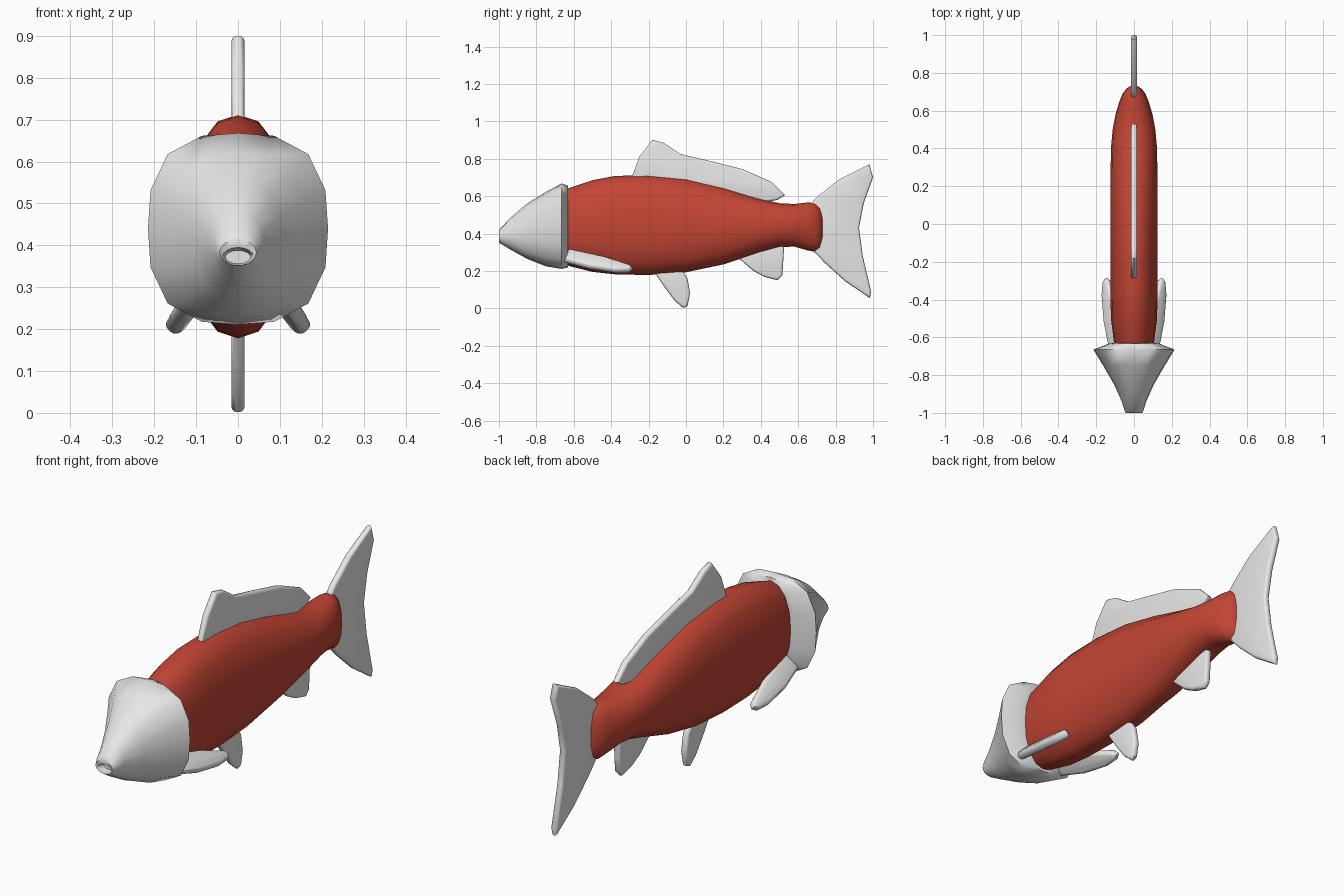
import bpy, bmesh
from math import sin, cos, pi
from mathutils import Vector, Matrix

cube = bpy.data.objects.get("Cube")
if cube:
    bpy.data.objects.remove(cube)


def material(name, color):
    mat = bpy.data.materials.new(name)
    mat.use_nodes = True
    mat.diffuse_color = (*color, 1)
    bsdf = next(n for n in mat.node_tree.nodes if n.type == 'BSDF_PRINCIPLED')
    bsdf.inputs["Base Color"].default_value = (*color, 1)
    return mat


RED = material("red", (0.55, 0.06, 0.035))
GREY = material("light grey", (0.8, 0.8, 0.8))


def finish(name, mesh, mat, angle):
    mesh.materials.clear()
    mesh.materials.append(mat)
    obj = bpy.data.objects.new(name, mesh)
    bpy.context.collection.objects.link(obj)
    bpy.ops.object.select_all(action='DESELECT')
    obj.select_set(True)
    bpy.context.view_layer.objects.active = obj
    bpy.ops.object.shade_smooth_by_angle(angle=angle)
    return obj


def loft(name, rings, mat, sides=16, angle=0.9):
    """Skin superellipse rings given as (y, top, bottom, half width, power)."""
    bm = bmesh.new()
    loops = []
    for y, top, bottom, width, power in rings:
        loop = []
        for i in range(sides):
            c, s = cos(2 * pi * i / sides), sin(2 * pi * i / sides)
            r = (abs(c) ** power + abs(s) ** power) ** (-1 / power)
            z = (top + bottom) / 2 + (top - bottom) / 2 * r * s
            loop.append(bm.verts.new((width * r * c, y, z)))
        loops.append(loop)
    for a, b in zip(loops, loops[1:]):
        for i in range(sides):
            j = (i + 1) % sides
            bm.faces.new((a[i], a[j], b[j], b[i]))
    bm.faces.new(loops[0])
    bm.faces.new(loops[-1])
    bmesh.ops.recalc_face_normals(bm, faces=bm.faces)
    mesh = bpy.data.meshes.new(name)
    bm.to_mesh(mesh)
    bm.free()
    return finish(name, mesh, mat, angle)


def fin(name, outline, half=0.016, u=(0, 1, 0), v=(0, 0, 1), origin=(0, 0, 0)):
    """Round-edged slab from an outline drawn in the u, v plane."""
    curve = bpy.data.curves.new(name, 'CURVE')
    curve.dimensions = '2D'
    curve.fill_mode = 'BOTH'
    curve.bevel_depth = half * 0.8
    curve.extrude = half * 0.2
    curve.offset = -half * 0.8
    curve.bevel_resolution = 2
    spline = curve.splines.new('POLY')
    spline.points.add(len(outline) - 1)
    for point, (a, b) in zip(spline.points, outline):
        point.co = (a, b, 0, 1)
    spline.use_cyclic_u = True
    temp = bpy.data.objects.new(name + "_outline", curve)
    bpy.context.collection.objects.link(temp)
    graph = bpy.context.evaluated_depsgraph_get()
    mesh = bpy.data.meshes.new_from_object(temp.evaluated_get(graph))
    bpy.data.objects.remove(temp)
    u = Vector(u).normalized()
    v = Vector(v)
    v = (v - u * v.dot(u)).normalized()
    frame = Matrix((u, v, u.cross(v))).transposed().to_4x4()
    mesh.transform(Matrix.Translation(origin) @ frame)
    bm = bmesh.new()
    bm.from_mesh(mesh)
    bmesh.ops.remove_doubles(bm, verts=bm.verts, dist=0.0005)
    bmesh.ops.recalc_face_normals(bm, faces=bm.faces)
    bm.to_mesh(mesh)
    bm.free()
    return finish(name, mesh, GREY, 0.8)


# Body, from behind the head to the rounded tail root
loft("body", [
    (-0.66, 0.63, 0.24, 0.10, 2.2), (-0.62, 0.645, 0.225, 0.107, 2.2),
    (-0.5, 0.685, 0.195, 0.122, 2.2), (-0.38, 0.708, 0.182, 0.125, 2.2),
    (-0.2, 0.712, 0.178, 0.125, 2.2), (0, 0.693, 0.193, 0.125, 2.2),
    (0.2, 0.645, 0.235, 0.125, 2.2), (0.4, 0.585, 0.30, 0.122, 2.2),
    (0.5, 0.562, 0.328, 0.113, 2.2), (0.58, 0.558, 0.33, 0.098, 2.2),
    (0.65, 0.566, 0.31, 0.077, 2.2), (0.69, 0.563, 0.302, 0.06, 2.2),
    (0.715, 0.54, 0.32, 0.042, 2.2), (0.73, 0.50, 0.36, 0.02, 2.2)], RED)

# Flared head with a recessed mouth
loft("head", [
    (-0.63, 0.60, 0.27, 0.09, 2.4), (-0.632, 0.657, 0.218, 0.13, 2.8),
    (-0.665, 0.668, 0.211, 0.215, 2.8), (-0.75, 0.622, 0.225, 0.163, 2.6),
    (-0.85, 0.56, 0.265, 0.105, 2.3), (-0.94, 0.483, 0.315, 0.065, 2),
    (-0.99, 0.43, 0.345, 0.049, 2), (-1.0, 0.414, 0.352, 0.044, 2),
    (-0.995, 0.395, 0.35, 0.037, 2), (-0.96, 0.388, 0.356, 0.03, 2)], GREY)

# Fins on the centre line
fin("dorsal_fin", [
    (-0.29, 0.70), (-0.25, 0.81), (-0.18, 0.90), (-0.12, 0.885),
    (-0.03, 0.825), (0.12, 0.79), (0.30, 0.745), (0.46, 0.675),
    (0.53, 0.605), (0.49, 0.58), (0.38, 0.56), (0, 0.65)])
fin("tail_fin", [
    (0.66, 0.55), (0.70, 0.595), (0.82, 0.69), (0.98, 0.77), (1.0, 0.70),
    (0.95, 0.56), (0.925, 0.43), (0.945, 0.28), (0.99, 0.09),
    (0.983, 0.055), (0.85, 0.145), (0.74, 0.245), (0.66, 0.33)])
fin("belly_fin", [
    (-0.18, 0.21), (-0.12, 0.12), (-0.06, 0.04), (-0.015, 0.002),
    (0.008, 0.012), (0.022, 0.08), (0.008, 0.16), (-0.03, 0.22)])
fin("rear_belly_fin", [
    (0.28, 0.27), (0.36, 0.20), (0.42, 0.168), (0.49, 0.15),
    (0.515, 0.175), (0.52, 0.25), (0.525, 0.34), (0.4, 0.34)])

# Paired side fins, splayed outward behind the head
side_outline = [(0, -0.04), (0.14, -0.05), (0.28, -0.038), (0.345, -0.018),
                (0.363, 0.005), (0.345, 0.024), (0.2, 0.045), (0, 0.045)]
for name, s in (("left_side_fin", 1), ("right_side_fin", -1)):
    fin(name, side_outline, 0.02, (0.05 * s, 0.355, -0.075),
        (-0.7 * s, 0, 0.7), (0.10 * s, -0.64, 0.28))
